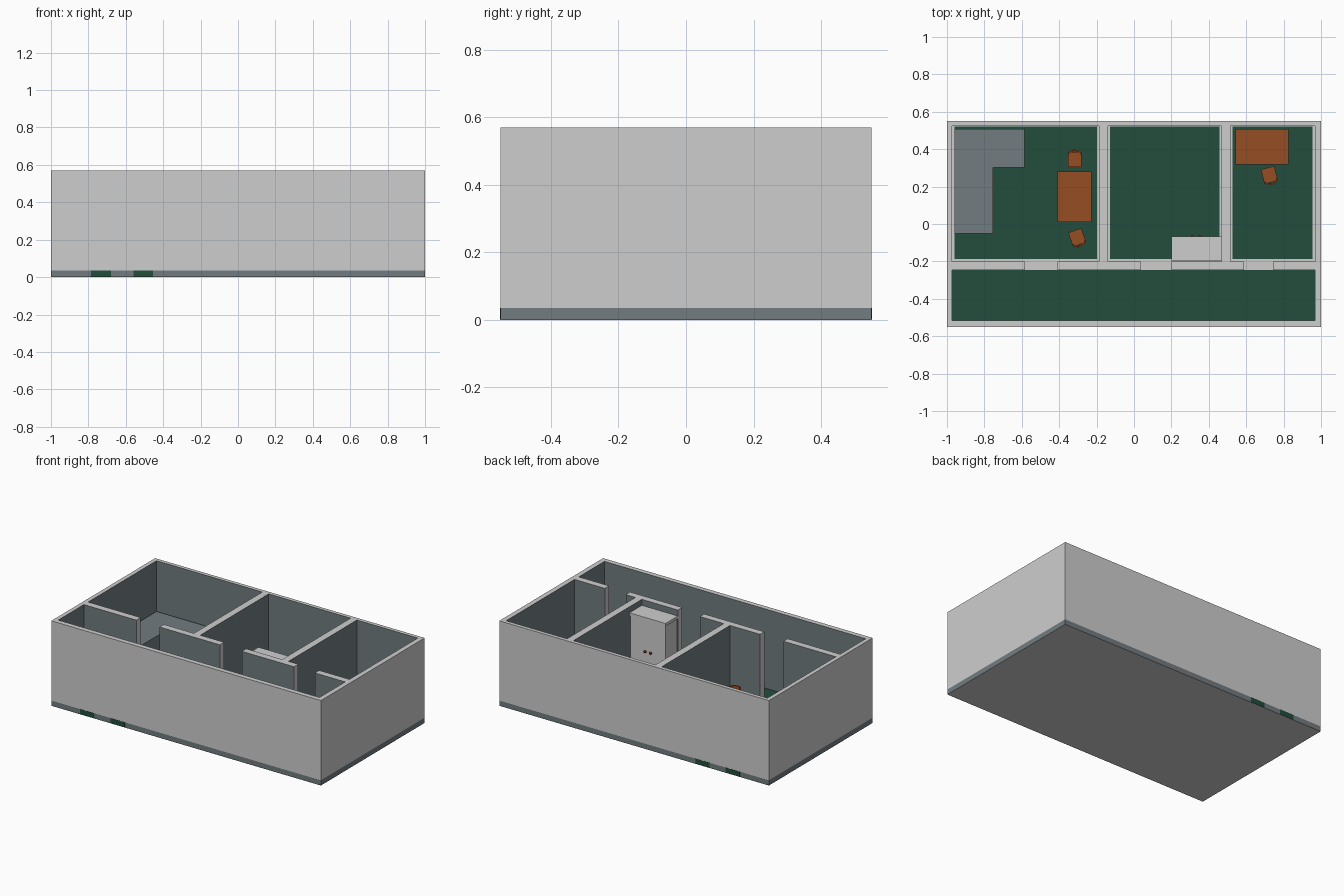
import bpy, bmesh, math
from mathutils import Matrix, Vector

if "Cube" in bpy.data.objects:
    bpy.data.objects.remove(bpy.data.objects["Cube"])


def mat(name, r, g, b):
    def lin(c):
        c /= 255
        return c / 12.92 if c <= 0.04045 else ((c + 0.055) / 1.055) ** 2.4
    m = bpy.data.materials.new(name)
    m.diffuse_color = (lin(r), lin(g), lin(b), 1)
    m.use_nodes = True
    m.node_tree.nodes["Principled BSDF"].inputs["Base Color"].default_value = m.diffuse_color
    return m


PALE = mat("pale_grey", 206, 206, 206)
SLATE = mat("slate_grey", 114, 124, 128)
GREEN = mat("dark_green", 34, 77, 60)
WOOD = mat("orange_wood", 150, 77, 36)
DARK = mat("dark_wood", 112, 54, 28)

FLOOR, TOP = 0.035, 0.57


def prism(name, pts, z0, z1, mats, rule=None, xf=None):
    """Upright prism from an outline; rule(face) picks the material index."""
    bm = bmesh.new()
    base = bm.faces.new([bm.verts.new((x, y, z0)) for x, y in pts])
    ext = bmesh.ops.extrude_face_region(bm, geom=[base])["geom"]
    bmesh.ops.translate(bm, vec=(0, 0, z1 - z0),
                        verts=[v for v in ext if isinstance(v, bmesh.types.BMVert)])
    bmesh.ops.recalc_face_normals(bm, faces=bm.faces)
    if rule:
        for f in bm.faces:
            f.material_index = rule(f)
    if xf:
        bm.transform(xf)
    me = bpy.data.meshes.new(name)
    bm.to_mesh(me)
    bm.free()
    for m in mats:
        me.materials.append(m)
    ob = bpy.data.objects.new(name, me)
    bpy.context.collection.objects.link(ob)
    return ob


def box(name, x0, x1, y0, y1, z0, z1, mats, rule=None, xf=None):
    return prism(name, [(x0, y0), (x1, y0), (x1, y1), (x0, y1)], z0, z1, mats, rule, xf)


# slab: slate rim, pale top and underside
box("base_slab", -1, 1, -0.55, 0.55, 0, FLOOR, [PALE, SLATE],
    lambda f: int(abs(f.normal.z) < 0.5))

# green panels on the slab rim
for x in (-0.785, -0.56):
    for s in (-1, 1):
        box("rim_panel", x, x + 0.105, *sorted((s * 0.549, s * 0.5515)), 0.001, FLOOR, [GREEN])


# walls: faces towards rooms are slate; tops, jambs and outside are pale
def wall(name, x0, x1, y0, y1):
    axis = 0 if x1 - x0 < y1 - y0 else 1

    def rule(f):
        c = f.calc_center_median()
        inside = abs(c.x) < 0.99 and abs(c.y) < 0.545
        return int(abs(f.normal[axis]) > 0.5 and inside)
    box(name, x0, x1, y0, y1, FLOOR, TOP, [PALE, SLATE], rule)


L, R, B, F = -0.972, 0.967, 0.525, -0.517   # inner faces of the outer walls
C0, C1 = -0.245, -0.2                        # corridor wall
wall("front_wall", -1, 1, -0.55, F)
wall("back_wall", -1, 1, B, 0.55)
wall("left_wall", -1, L, F, B)
wall("right_wall", R, 1, F, B)
for x0, x1 in ((L, -0.583), (-0.41, 0.037), (0.2, 0.587), (0.742, R)):
    wall("corridor_wall", x0, x1, C0, C1)
D = ((-0.187, -0.14), (0.468, 0.515))
for x0, x1 in D:
    wall("divider_wall", x0, x1, C1, B)

# carpets: inset in the rooms, full width in the corridor
i = 0.012
box("corridor_carpet", L, R, F, C0, FLOOR, FLOOR + 0.004, [GREEN])
for x0, x1 in ((L, D[0][0]), (D[0][1], D[1][0]), (D[1][1], R)):
    box("room_carpet", x0 + i, x1 - i, C1 + i, B - 0.005, FLOOR, FLOOR + 0.004, [GREEN])

# L-shaped counter
prism("counter", [(-0.96, -0.05), (-0.755, -0.05), (-0.755, 0.303), (-0.585, 0.303),
                  (-0.585, 0.507), (-0.96, 0.507)], FLOOR, 0.24, [SLATE])

# cupboard with top board and two knobs
box("cupboard", 0.205, 0.462, -0.198, -0.074, FLOOR, 0.51, [PALE])
box("cupboard_top", 0.2, 0.467, -0.199, -0.068, 0.51, 0.53, [PALE])
for x in (0.312, 0.352):
    bpy.ops.mesh.primitive_uv_sphere_add(segments=12, ring_count=8, radius=0.009,
                                         location=(x, -0.068, 0.3))
    bpy.context.object.name = "cupboard_knob"
    bpy.context.object.data.materials.append(DARK)


# desks
def desk(x0, x1, y0, y1):
    box("desk_top", x0, x1, y0, y1, 0.185, 0.2, [WOOD])
    for x in (x0 + 0.005, x1 - 0.02):
        for y in (y0 + 0.005, y1 - 0.02):
            box("desk_leg", x, x + 0.015, y, y + 0.015, FLOOR, 0.185, [WOOD])


desk(-0.41, -0.227, 0.01, 0.28)
desk(0.543, 0.825, 0.317, 0.507)


# chairs: square seat, four legs, curved backrest
def arc(r, a0, a1, n=8):
    return [(r * math.cos(a0 + (a1 - a0) * k / n),
             0.012 + 0.9 * r * math.sin(a0 + (a1 - a0) * k / n)) for k in range(n + 1)]


def chair(x, y, deg):
    xf = Matrix.Translation((x, y, 0)) @ Matrix.Rotation(math.radians(deg), 4, 'Z')
    box("chair_seat", -0.037, 0.037, -0.045, 0.035, 0.125, 0.14, [WOOD], None, xf)
    for lx in (-0.035, 0.025):
        for ly in (-0.042, 0.022):
            box("chair_leg", lx, lx + 0.01, ly, ly + 0.01, FLOOR, 0.125, [WOOD], None, xf)
    a = math.radians(20)
    prism("chair_back", arc(0.04, a, math.pi - a) + arc(0.032, math.pi - a, a),
          0.14, 0.225, [WOOD], None, xf)


chair(-0.317, 0.35, 0)
chair(-0.302, -0.077, 200)
chair(0.725, 0.257, 194)
